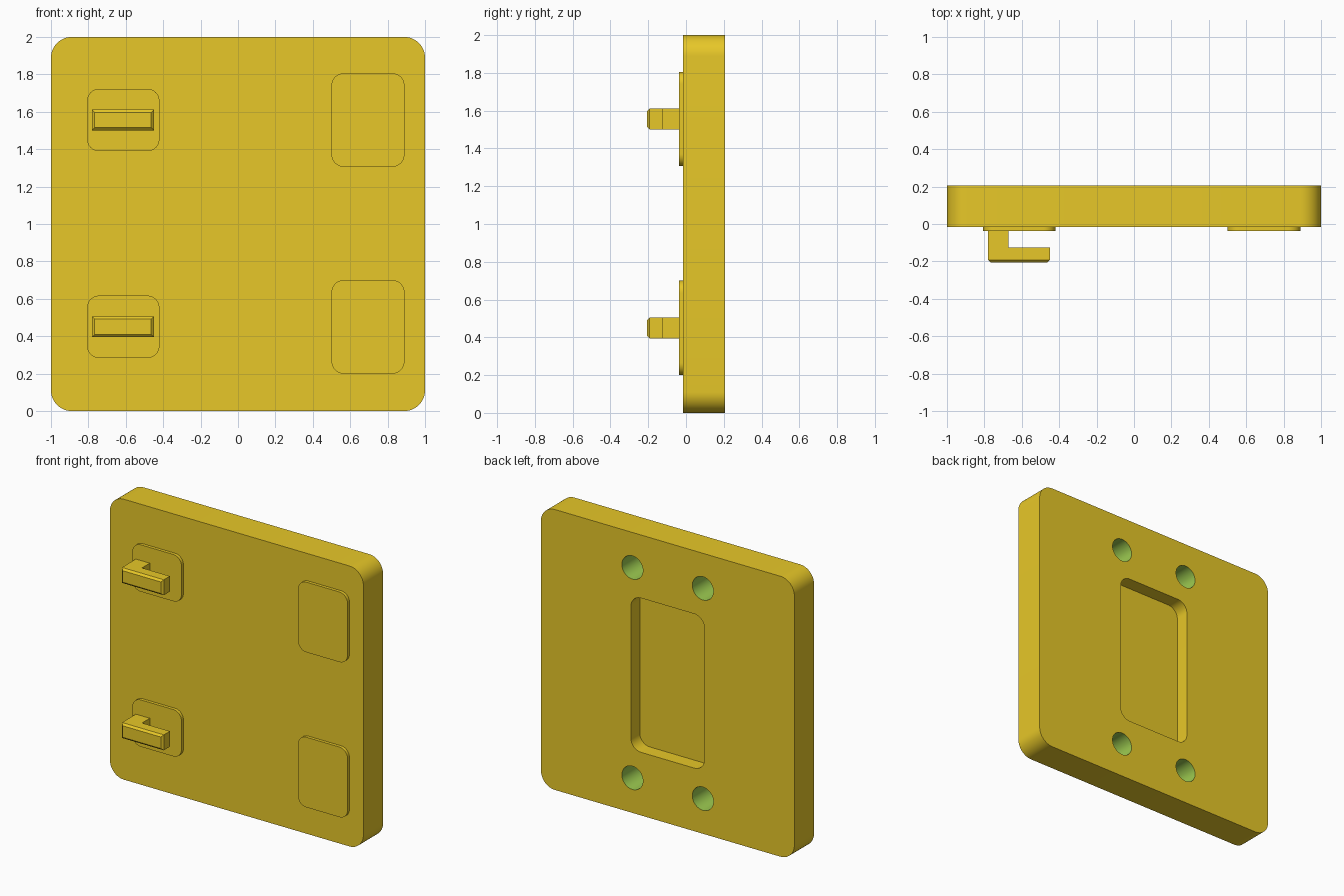
import bpy, bmesh, math

if "Cube" in bpy.data.objects:
    bpy.data.objects.remove(bpy.data.objects["Cube"])

FRONT, BACK = -0.207, 0.207       # overall depth limits
PLATE_FRONT = -0.015
PAD_FRONT = -0.037


def material(name, rgb):
    m = bpy.data.materials.new(name)
    m.diffuse_color = (*rgb, 1)
    m.use_nodes = True
    m.node_tree.nodes["Principled BSDF"].inputs["Base Color"].default_value = m.diffuse_color
    return m


yellow = material("yellow", (0.947, 0.680, 0.025))
green = material("green", (0.337, 0.597, 0.082))


def rounded_rect(x0, x1, z0, z1, r, steps=12):
    """Outline of a rounded rectangle in the x-z plane."""
    corners = [(x1 - r, z1 - r), (x0 + r, z1 - r), (x0 + r, z0 + r), (x1 - r, z0 + r)]
    return [(cx + r * math.cos(a), cz + r * math.sin(a))
            for q, (cx, cz) in enumerate(corners)
            for a in [math.pi / 2 * (q + i / steps) for i in range(steps + 1)]]


def prism(name, outline, y0, y1):
    """Extrude an x-z outline along y."""
    bm = bmesh.new()
    face = bm.faces.new([bm.verts.new((x, y0, z)) for x, z in outline])
    ext = bmesh.ops.extrude_face_region(bm, geom=[face])["geom"]
    bmesh.ops.translate(bm, vec=(0, y1 - y0, 0),
                        verts=[v for v in ext if isinstance(v, bmesh.types.BMVert)])
    return finish(name, bm)


def finish(name, bm):
    bmesh.ops.recalc_face_normals(bm, faces=bm.faces)
    mesh = bpy.data.meshes.new(name)
    bm.to_mesh(mesh)
    bm.free()
    mesh.materials.append(yellow)
    ob = bpy.data.objects.new(name, mesh)
    bpy.context.collection.objects.link(ob)
    return ob


def activate(ob):
    bpy.ops.object.select_all(action='DESELECT')
    ob.select_set(True)
    bpy.context.view_layer.objects.active = ob


def smooth(ob):
    activate(ob)
    bpy.ops.object.shade_smooth_by_angle(angle=math.radians(30))


def cut(ob, cutter):
    mod = ob.modifiers.new("cut", 'BOOLEAN')
    mod.operation, mod.solver, mod.object = 'DIFFERENCE', 'EXACT', cutter
    activate(ob)
    bpy.ops.object.modifier_apply(modifier=mod.name)
    bpy.data.objects.remove(cutter)


# Main plate with a recessed pocket in the back
plate = prism("plate", rounded_rect(-1, 1, 0, 2, 0.111), PLATE_FRONT, BACK)
cut(plate, prism("pocket_cutter", rounded_rect(-0.29, 0.29, 0.45, 1.55, 0.08),
                 BACK - 0.1, BACK + 0.1))

# Four blind holes in the back
HOLE_R = 0.083
holes = [(x, z) for x in (-0.278, 0.278) for z in (0.25, 1.75)]
for hx, hz in holes:
    circle = [(hx + HOLE_R * math.cos(math.tau * i / 48),
               hz + HOLE_R * math.sin(math.tau * i / 48)) for i in range(48)]
    cut(plate, prism("hole_cutter", circle, BACK - 0.194, BACK + 0.1))

# Green inside the holes
plate.data.materials.clear()
plate.data.materials.append(yellow)
plate.data.materials.append(green)
for p in plate.data.polygons:
    inside = all(any(math.hypot(v.x - hx, v.z - hz) < HOLE_R + 0.003 for hx, hz in holes)
                 for v in (plate.data.vertices[i].co for i in p.vertices))
    p.material_index = 1 if inside else 0
smooth(plate)


def hook(name, zc):
    """L-shaped hook with a chamfered front face."""
    ell = [(-0.78, PAD_FRONT + 0.01), (-0.78, FRONT), (-0.45, FRONT),
           (-0.45, -0.125), (-0.67, -0.125), (-0.67, PAD_FRONT + 0.01)]
    bm = bmesh.new()
    face = bm.faces.new([bm.verts.new((x, y, zc - 0.055)) for x, y in ell])
    ext = bmesh.ops.extrude_face_region(bm, geom=[face])["geom"]
    bmesh.ops.translate(bm, vec=(0, 0, 0.11),
                        verts=[v for v in ext if isinstance(v, bmesh.types.BMVert)])
    bmesh.ops.recalc_face_normals(bm, faces=bm.faces)
    rim = [e for e in bm.edges if all(abs(v.co.y - FRONT) < 1e-4 for v in e.verts)]
    bmesh.ops.bevel(bm, geom=rim, offset=0.014, segments=1, affect='EDGES')
    finish(name, bm)


# Pads and hooks, upper and lower rows
for row, zc in (("lower", 0.45), ("upper", 1.556)):
    smooth(prism(row + "_hook_pad",
                 rounded_rect(-0.807, -0.42, zc - 0.167, zc + 0.167, 0.065),
                 PAD_FRONT, PLATE_FRONT + 0.01))
    smooth(prism(row + "_plain_pad",
                 rounded_rect(0.5, 0.89, zc - 0.25, zc + 0.25, 0.065),
                 PAD_FRONT, PLATE_FRONT + 0.01))
    hook(row + "_hook", zc)
